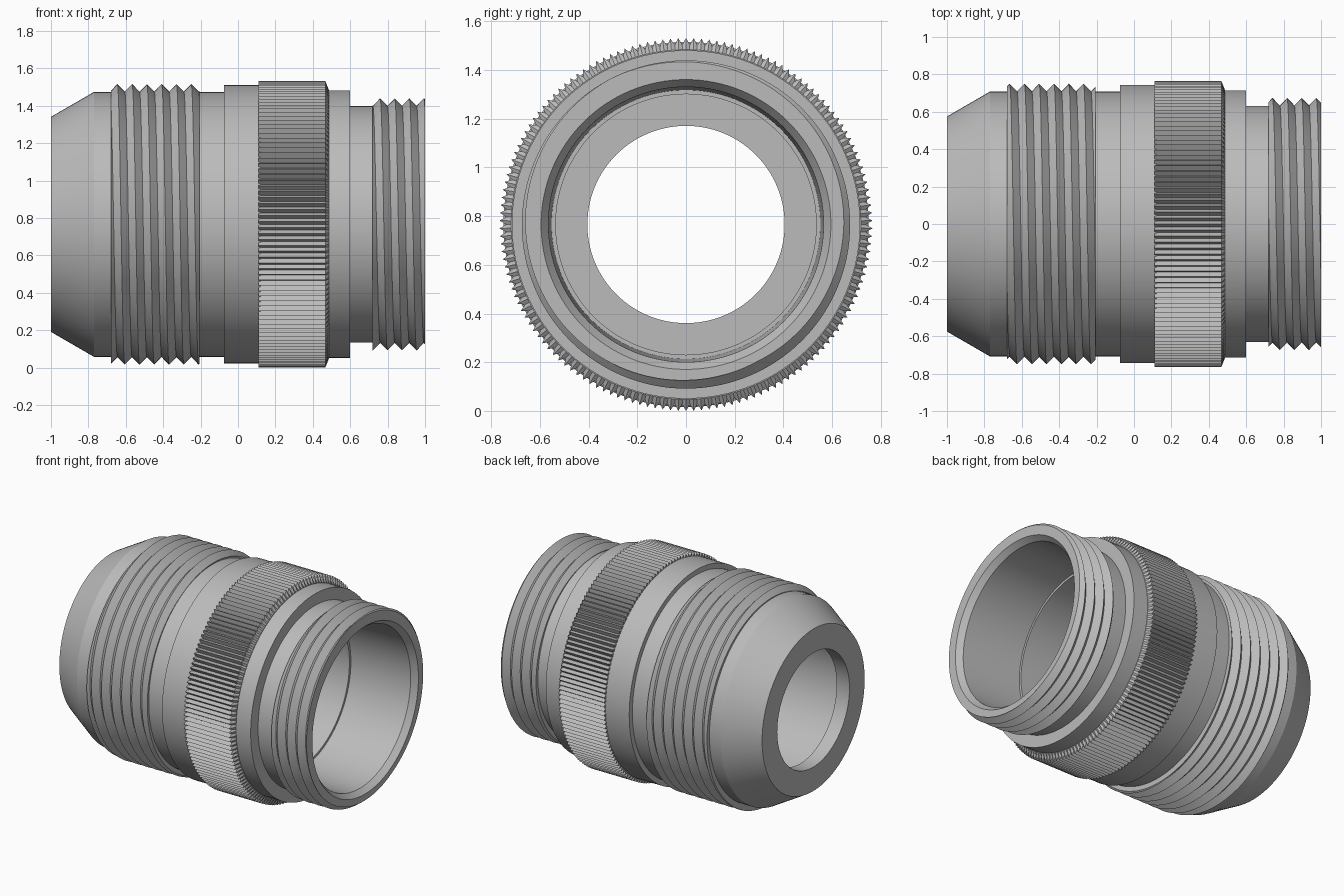
import bpy, bmesh, math

cube = bpy.data.objects.get("Cube")
if cube:
    bpy.data.objects.remove(cube)

AXIS_Z = 0.766
TAU = 2 * math.pi

grey = bpy.data.materials.new("machined_grey")
grey.use_nodes = True
colour = (0.5, 0.5, 0.5, 1)
grey.diffuse_color = colour
grey.node_tree.nodes["Principled BSDF"].inputs["Base Color"].default_value = colour


def turned_part(name, section, segments):
    """Sweep a closed (x, radius) section, which may vary with the step, round the x axis."""
    bm = bmesh.new()
    rings = []
    for i in range(segments + 1):
        a = TAU * i / segments
        rings.append([bm.verts.new((x, -r * math.sin(a), AXIS_Z + r * math.cos(a)))
                      for x, r in section(i, a)])
    for here, there in zip(rings, rings[1:]):
        for k in range(len(here)):
            bm.faces.new((here[k - 1], here[k], there[k], there[k - 1]))
    bmesh.ops.remove_doubles(bm, verts=bm.verts, dist=0.0001)
    bmesh.ops.recalc_face_normals(bm, faces=bm.faces)
    mesh = bpy.data.meshes.new(name)
    bm.to_mesh(mesh)
    bm.free()
    mesh.materials.append(grey)
    obj = bpy.data.objects.new(name, mesh)
    bpy.context.collection.objects.link(obj)
    bpy.ops.object.select_all(action='DESELECT')
    obj.select_set(True)
    bpy.context.view_layer.objects.active = obj
    bpy.ops.object.shade_smooth_by_angle(angle=math.radians(25))
    return obj


def thread(name, start, end, crest_x, pitch, root, crest):
    """Helical V thread, cut off square at both ends."""
    turns = math.ceil((end - start) / pitch) + 2

    def height(x, shift):
        t = ((x - crest_x - shift) / pitch) % 1
        return root + (crest - root) * abs(1 - 2 * t)

    def section(i, a):
        shift = pitch * a / TAU
        xs = [start]
        for j in range(-6, 2 * turns):
            x = crest_x + shift + j * pitch / 2
            xs.append(min(max(x, start), end))
        xs.append(end)
        inner = root - 0.02
        return [(start, inner)] + [(x, height(x, shift)) for x in xs] + [(end, inner)]

    return turned_part(name, section, 128)


# Hollow body: cone nose, barrel, collar, flange, neck, then the stepped bore
body = [(-1, 0.405), (-1, 0.575), (-0.77, 0.708), (-0.075, 0.708),
        (-0.075, 0.744), (0.12, 0.744), (0.12, 0.715), (0.6, 0.715),
        (0.6, 0.632), (1, 0.632), (1, 0.595), (0.96, 0.565),
        (0.5, 0.552), (0.5, 0.535), (-0.9, 0.535), (-0.9, 0.405)]
turned_part("body_shell", lambda i, a: body, 128)

# Knurled grip ring with a chamfered edge
TEETH = 150


def knurl(i, a):
    r = 0.766 if i % 2 == 0 else 0.738
    return [(0.11, 0.7), (0.11, r), (0.467, r), (0.486, 0.718), (0.486, 0.7)]


turned_part("knurled_ring", knurl, TEETH * 2)

# Threads at both ends
thread("rear_thread", -0.68, -0.205, -0.645, 0.079, 0.71, 0.75)
thread("front_thread", 0.72, 1.0, 0.76, 0.078, 0.634, 0.674)
